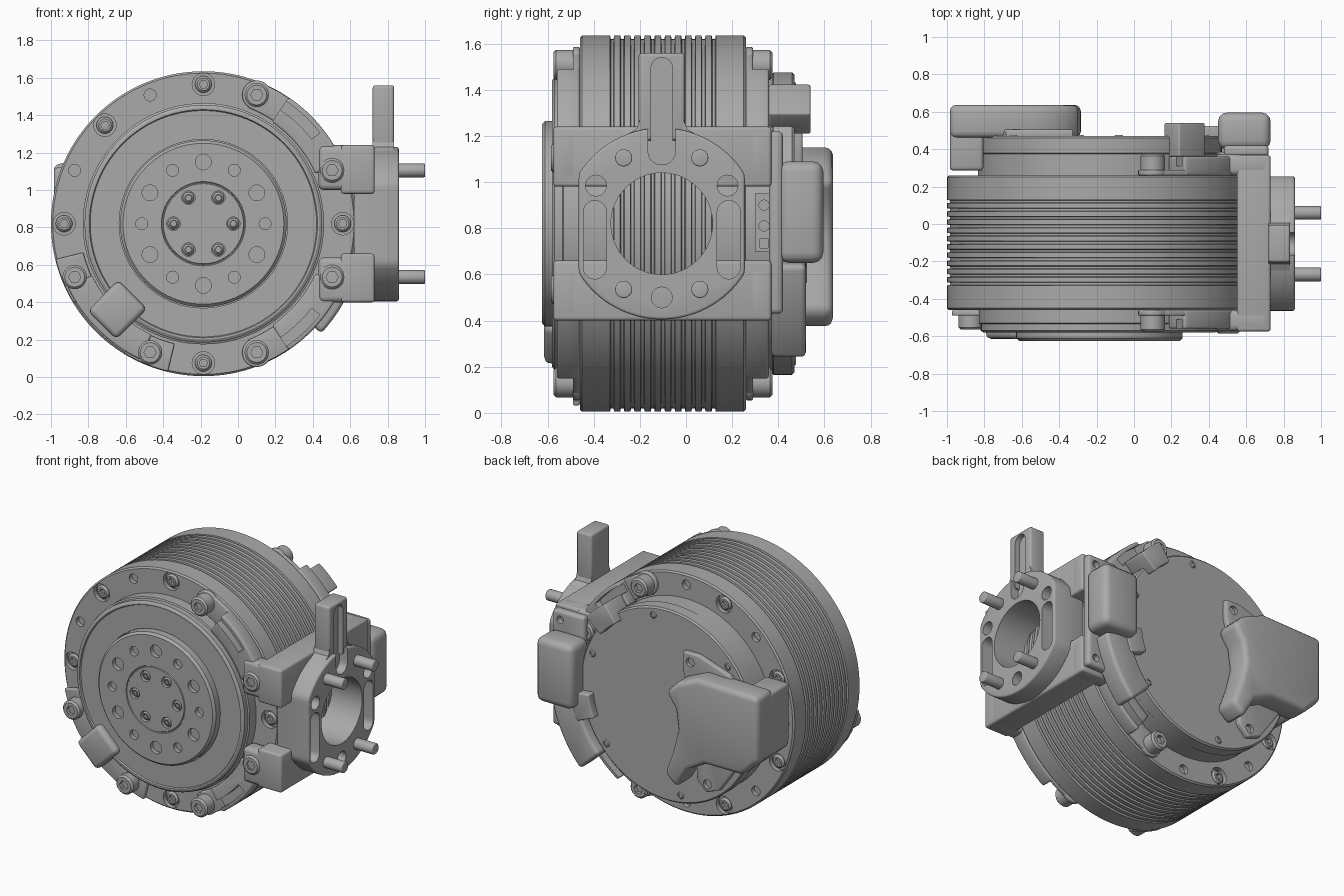
import bpy, bmesh
from math import sin, cos, pi, radians, sqrt

if "Cube" in bpy.data.objects:
    bpy.data.objects.remove(bpy.data.objects["Cube"])

CX, CZ, MID = -0.185, 0.82, -0.105          # drum axis and middle plane
FRONT, BACK = -0.46, 0.26                   # drum end faces

grey = bpy.data.materials.new("machined_grey")
grey.use_nodes = True
grey.diffuse_color = (0.4, 0.4, 0.4, 1)
grey.node_tree.nodes["Principled BSDF"].inputs["Base Color"].default_value = (0.4, 0.4, 0.4, 1)


def activate(ob):
    bpy.ops.object.select_all(action='DESELECT')
    ob.select_set(True)
    bpy.context.view_layer.objects.active = ob


def finish(name, bm, bevel=0, cuts=()):
    """Turn a bmesh into an object, cut it, bevel it and shade it."""
    bmesh.ops.recalc_face_normals(bm, faces=bm.faces[:])
    me = bpy.data.meshes.new(name)
    bm.to_mesh(me)
    bm.free()
    me.materials.append(grey)
    ob = bpy.data.objects.new(name, me)
    bpy.context.collection.objects.link(ob)
    activate(ob)
    if bevel:
        m = ob.modifiers.new("bevel", 'BEVEL')
        m.width, m.segments, m.limit_method = bevel, 3, 'ANGLE'
        m.angle_limit = radians(40)
        bpy.ops.object.modifier_apply(modifier=m.name)
    for c in cuts:
        activate(ob)
        m = ob.modifiers.new("cut", 'BOOLEAN')
        m.operation, m.solver, m.object = 'DIFFERENCE', 'EXACT', c
        bpy.ops.object.modifier_apply(modifier=m.name)
        bpy.data.objects.remove(c)
    activate(ob)
    bpy.ops.object.shade_smooth_by_angle(angle=radians(32))
    return ob


def add_prism(bm, poly, lo, hi, axis='y'):
    place = (lambda u, v, d: (u, d, v)) if axis == 'y' else (lambda u, v, d: (d, u, v))
    a, b = [[bm.verts.new(place(u, v, d)) for u, v in poly] for d in (lo, hi)]
    bm.faces.new(a)
    bm.faces.new(b[::-1])
    for i in range(len(poly)):
        j = (i + 1) % len(poly)
        bm.faces.new((a[i], a[j], b[j], b[i]))


def prisms(name, polys, lo, hi, axis='y', bevel=0, cuts=()):
    bm = bmesh.new()
    for p in polys:
        add_prism(bm, p, lo, hi, axis)
    return finish(name, bm, bevel, cuts)


def lathe(name, prof, x=CX, z=CZ, segs=96, cuts=()):
    """Spin (radius, y[, hex]) points round the y axis; hex points form a hexagon."""
    bm = bmesh.new()
    rings = []
    for r, y, *hexa in prof:
        ring = []
        for i in range(segs):
            t = 2 * pi * i / segs
            k = cos(pi / 6) / cos(t % (pi / 3) - pi / 6) if hexa else 1
            ring.append(bm.verts.new((x + r * k * cos(t), y, z + r * k * sin(t))))
        rings.append(ring)
    for a, b in zip(rings, rings[1:]):
        for i in range(segs):
            j = (i + 1) % segs
            bm.faces.new((a[i], a[j], b[j], b[i]))
    bm.faces.new(rings[0])
    bm.faces.new(rings[-1])
    return finish(name, bm, 0, cuts)


def polar(r, deg):
    return CX + r * cos(radians(deg)), CZ + r * sin(radians(deg))


def circle(u, v, r, n=24):
    return [(u + r * cos(2 * pi * i / n), v + r * sin(2 * pi * i / n)) for i in range(n)]


def rect(u0, u1, v0, v1):
    return [(u0, v0), (u1, v0), (u1, v1), (u0, v1)]


def slot(u, v0, v1, r):
    half = [(u + r * cos(pi * i / 10), r * sin(pi * i / 10)) for i in range(11)]
    return [(p, v1 - r + q) for p, q in half] + [(2 * u - p, v0 + r - q) for p, q in half]


def sector(r0, r1, a0, a1, n=16):
    angs = [a0 + (a1 - a0) * i / n for i in range(n + 1)]
    return [polar(r1, a) for a in angs] + [polar(r0, a) for a in angs[::-1]]


def bolt(name, x, z, r, seat, top):
    s = 1 if top > seat else -1
    lathe(name, [(r, seat), (r, top - s * .012), (r - .012, top), (r * .5, top, 1),
                 (r * .5, top - s * .025, 1)], x, z, 24)


def span(side, d0, d1):
    """y range measured outward from the front (-1) or back (1) drum face."""
    base = FRONT if side < 0 else BACK
    return sorted((base + side * d0, base + side * d1))


# ribbed drum with counterbored holes in both end faces
prof = [(.6, FRONT), (.805, FRONT), (.815, FRONT + .01)]
for i in range(11):
    y = -.32 + i * .044
    prof += [(.815, y - .009), (.8, y - .006), (.8, y + .006), (.815, y + .009)]
prof += [(.815, BACK - .01), (.805, BACK), (.6, BACK)]
wide = [polar(.745, a) for a in (0, 90, 135, 180, 270)]
small = [polar(.745, a) for a in (112.5, 157.5)]
holes = [circle(x, z, .06) for x, z in wide] + [circle(x, z, .032) for x, z in small]
back_holes = [circle(*polar(.745, a), .06 if i % 2 else .032)
              for i, a in enumerate((90, 112.5, 135, 157.5, 180, 202.5, 225, 247.5, 270))]
lathe("drum", prof, segs=144, cuts=[prisms("front_holes", holes, FRONT - .1, FRONT + .03),
                                    prisms("back_holes", back_holes, BACK - .03, BACK + .1)])
for x, z in wide:
    bolt("rim_bolt", x, z, .045, FRONT + .03, FRONT + .003)
for a in (112.5, 157.5, 202.5, 247.5):
    bolt("back_rim_bolt", *polar(.745, a), .045, BACK - .03, BACK - .003) if a else None

# stepped front flange and output hub
lathe("front_flange", [(.645, FRONT + .05), (.645, -.53), (.635, -.535), (.635, -.57), (.62, -.58),
                       (.61, -.58), (.605, -.57), (.45, -.57), (.45, -.5)])
drill = [circle(*polar(.33, 30 + 60 * i), .042) for i in range(6)]
drill += [circle(*polar(.33, 60 * i), .032) for i in range(6)]
drill += [circle(*polar(.16, 60 * i), .036) for i in range(6)]
lathe("output_hub", [(.445, -.5), (.445, -.61), (.43, -.625), (.225, -.625), (.222, -.62),
                     (.217, -.62), (.214, -.625)],
      cuts=[prisms("hub_holes", drill, -.7, -.595)])
for i in range(6):
    bolt("hub_screw", *polar(.16, 60 * i), .031, -.59, -.62)

# rear cover
lathe("rear_cover", [(.65, BACK - .05), (.65, .375), (.655, .38), (.655, .46), (.645, .47)])
for a in (20, 80, 140, 200, 260, 320):
    bolt("cover_screw", *polar(.6, a), .03, .46, .476)

# bracket arms hugging the drum on both end faces
for side in (-1, 1):
    for up in (-1, 1):
        z0 = CZ + up * .29
        pocket = prisms("arm_pocket", [sector(.735, .79, up * 38, up * 58)],
                        *span(side, .05, .3))
        prisms("bracket_arm", [sector(.655, .815, up * 24, up * 56)], *span(side, 0, .1),
               bevel=.012, cuts=[pocket])
        prisms("arm_foot", [sector(.665, .812, up * 54, up * 69)], *span(side, 0, .03), bevel=.008)
        prisms("arm_foot_end", [circle(*polar(.745, up * 67.5), .078)], *span(side, 0, .03), bevel=.008)
        prisms("bracket_pad", [rect(.43, .73, CZ + up * .3 - .12, CZ + up * .3 + .12)],
               *span(side, 0, .113), bevel=.03,
               cuts=[prisms("pad_hole", [circle(.66, CZ + up * .34, .025)], *span(side, .08, .2))])
        for a in (22.5, 67.5):
            base = FRONT if side < 0 else BACK
            bolt("bracket_bolt", *polar(.745, up * a), .065, base, base + side * (.115 if a > 50 else .125))

# beams that join front and back pads
bore = [circle(MID, CZ, .22, 64)]
for up in (-1, 1):
    prisms("bracket_beam", [rect(-.575, .37, CZ + up * .29 - .13, CZ + up * .29 + .13)], .55, .73,
           'x', .015, [prisms("beam_bore", bore, .4, 1, 'x')])

# round mounting flange with bore, slots and pins
outline = []
for i in range(96):
    t = 2 * pi * (i + .5) / 96
    outline.append((MID + max(-.36, min(.36, .42 * cos(t))), CZ + .415 * sin(t)))
pins = [(MID + sy * .165, CZ + sz * .285) for sy in (-1, 1) for sz in (-1, 1)]
ports = bore + [slot(MID + s * .29, .58, .92, .05) for s in (-1, 1)]
ports += [circle(MID + s * .285, .985, .045) for s in (-1, 1)] + [circle(MID, .5, .045)]
notch = rect(MID - .1, MID + .1, 1.2, 1.4)
prisms("mounting_flange", [outline], .62, .86, 'x', .012,
       [prisms("flange_ports", ports, .5, 1, 'x'),
        prisms("tab_notch", [slot(MID, 1.075, 1.5, .06)], .8, 1, 'x')])
prisms("mounting_pin", [circle(y, z, .037) for y, z in pins], .8, 1.0, 'x', .006)
prisms("upright_tab", [rect(MID - .1, MID + .1, 1.18, 1.56)], .72, .835, 'x', .015,
       [prisms("tab_slot", [slot(MID, 1.0, 1.54, .047)], .8, 1, 'x')])
for s in (-1, 1):
    prisms("tab_fillet", [[(MID + s * .09, 1.2), (MID + s * .16, 1.2), (MID + s * .11, 1.23),
                           (MID + s * .09, 1.28)]], .72, .835, 'x')

# front retainer: two curved feet, bolts and a square pad between them
for a in (202.5, 247.5):
    out = 1 if a > 225 else -1
    prisms("retainer_foot", [sector(.66, .812, a - 9, a + 9)], FRONT - .03, FRONT, bevel=.008)
    bolt("retainer_bolt", *polar(.745, a), .065, FRONT, FRONT - .105)
prisms("retainer_web", [sector(.655, .8, 205, 245)], FRONT - .06, FRONT, bevel=.01)
prisms("retainer_pad", [[polar(r, 225 + t) for r, t in
                         ((.545, -11.5), (.545, 11.5), (.775, 8), (.775, -8))]], -.615, FRONT, bevel=.03)

# rear side connector: lug plate, rounded box, socket block and curved cable cover
prisms("connector_lug_plate", [rect(.48, .72, .43, 1.22)], .36, .42, bevel=.02,
       cuts=[prisms("lug_holes", [circle(.66, .49, .025), circle(.66, 1.16, .025)], .38, .5)])
prisms("connector_box", [rect(.45, .73, .65, 1.09)], .4, .595, bevel=.045)
sockets = [rect(.32, .355, .715, .755)] + [circle(.338, z, .022) for z in (.81, .9)]
prisms("socket_block", [rect(.3, .38, .7, .95)], .5, .64, 'x', 0,
       [prisms("socket_holes", sockets, .61, .7, 'x')])
prisms("cable_cover", [sector(.66, .86, -43, -12)], .37, .52, bevel=.025)
prisms("cable_cover_step", [sector(.56, .7, -22, -6)], .46, .525, bevel=.02)
prisms("cable_guide", [sector(.6, .74, 40, 55)], .36, .54, bevel=.03)

# rear clamp cover: curved jaw with an overhanging block and a lug plate
jaw = [(-.8, .32), (-.8, -.12), (-.68, -.24), (-.4, -.24), (-.27, -.31), (-.18, -.46), (-.09, -.38),
       (-.15, -.22), (-.19, -.06), (-.17, .08), (-.1, .18), (-.18, .26), (-.34, .33)]
prisms("clamp_jaw", [[(CX + u, CZ + v) for u, v in jaw]], .46, .637, bevel=.035)
prisms("clamp_overhang", [[(CX + u, CZ + v) for u, v in
                           ((-.8, .3), (-.8, -.12), (-.68, -.23), (-.62, -.2), (-.62, .3))]],
       .285, .56, bevel=.02)
lugs = prisms("clamp_lug_holes", [circle(CX - .2, CZ + .36, .03), circle(CX - .33, CZ - .44, .03)], .48, .6)
prisms("clamp_lug_plate", [[(CX + u, CZ + v) for u, v in
                            ((-.14, .42), (-.26, .42), (-.5, .34), (-.6, .2), (-.6, -.2), (-.42, -.46),
                             (-.32, -.5), (-.25, -.43), (-.22, 0), (-.14, .3))]],
       .46, .505, bevel=.01, cuts=[lugs])
